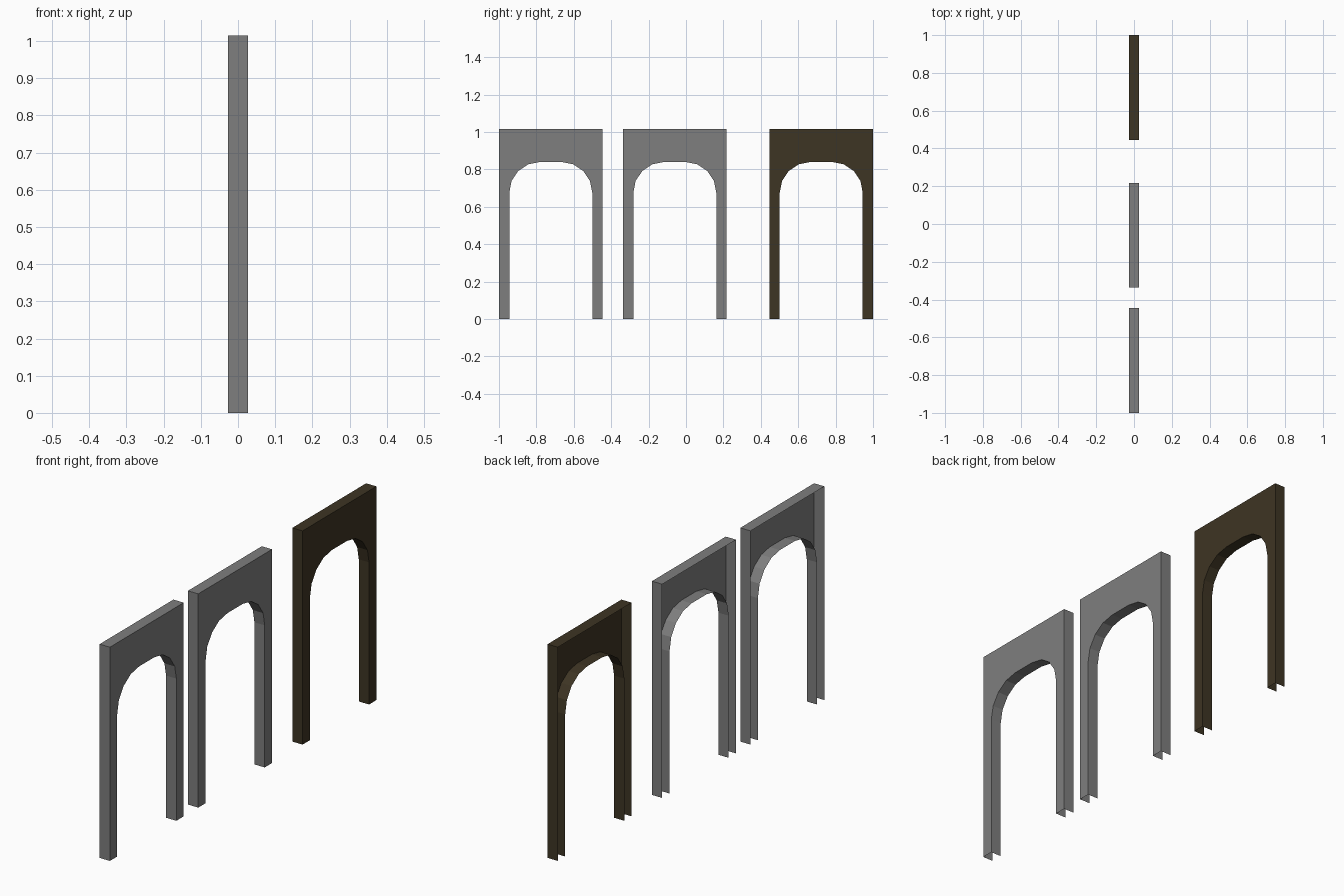
import bpy, bmesh, math

if "Cube" in bpy.data.objects:
    bpy.data.objects.remove(bpy.data.objects["Cube"])

HALF_DEPTH = 0.027
WIDTH, HEIGHT, LEG = 0.554, 1.015, 0.055
SPRING, RADIUS, STEPS = 0.675, 0.165, 4


def material(name, rgb):
    m = bpy.data.materials.new(name)
    m.diffuse_color = (*rgb, 1)
    m.use_nodes = True
    m.node_tree.nodes["Principled BSDF"].inputs["Base Color"].default_value = m.diffuse_color
    return m


def arch_outline():
    """Half outline (right side) from the top corner round to the arch crown, then mirrored."""
    w = WIDTH / 2
    inner = w - LEG
    half = [(w, HEIGHT), (w, 0), (inner, 0)]
    for i in range(STEPS + 1):
        a = math.radians(90 * i / STEPS)
        half.append((inner - RADIUS * (1 - math.cos(a)), SPRING + RADIUS * math.sin(a)))
    return half + [(-y, z) for y, z in reversed(half)]


def arch(name, y_centre, mat):
    """Shell arch: face panel plus rim walls, open at the rear (-x) and under the feet."""
    bm = bmesh.new()
    pts = arch_outline()
    front = [bm.verts.new((HALF_DEPTH, y, z)) for y, z in pts]
    back = [bm.verts.new((-HALF_DEPTH, y, z)) for y, z in pts]
    panel = bm.faces.new(front)
    panel.normal_update()
    flip = panel.normal.x < 0
    if flip:
        panel.normal_flip()
    for i in range(len(pts)):
        j = (i + 1) % len(pts)
        if pts[i][1] == 0 and pts[j][1] == 0:
            continue  # feet stay open
        quad = [front[i], front[j], back[j], back[i]]
        bm.faces.new(quad if flip else quad[::-1])
    mesh = bpy.data.meshes.new(name)
    bm.to_mesh(mesh)
    bm.free()
    mesh.materials.append(mat)
    obj = bpy.data.objects.new(name, mesh)
    obj.location.y = y_centre
    bpy.context.collection.objects.link(obj)


grey = material("stone grey", (0.21, 0.21, 0.21))
brown = material("dark brown", (0.048, 0.035, 0.017))

# Row of three arches
arch("near_arch", -0.723, grey)
arch("middle_arch", -0.06, grey)
arch("far_arch", 0.723, brown)
